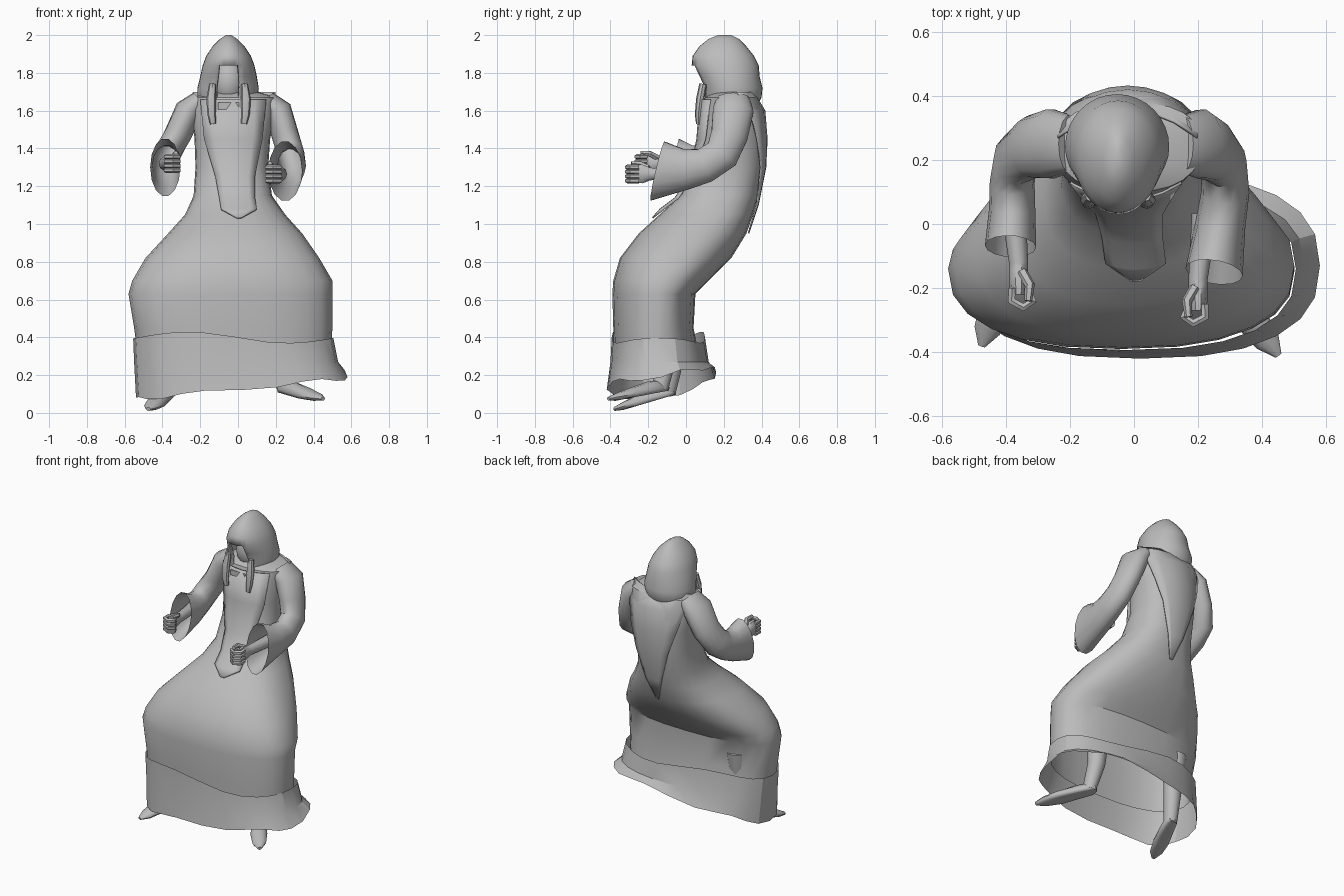
import bpy, bmesh, math
from mathutils import Vector

old = bpy.data.objects.get("Cube")
if old:
    bpy.data.objects.remove(old, do_unlink=True)

cloth = bpy.data.materials.new("plain_grey")
cloth.use_nodes = True
GREY = (0.5, 0.5, 0.5, 1)
cloth.diffuse_color = GREY
cloth.node_tree.nodes["Principled BSDF"].inputs["Base Color"].default_value = GREY


def finish(name, bm, angle=40, thick=0):
    bmesh.ops.recalc_face_normals(bm, faces=bm.faces)
    me = bpy.data.meshes.new(name)
    bm.to_mesh(me)
    bm.free()
    me.materials.append(cloth)
    ob = bpy.data.objects.new(name, me)
    bpy.context.scene.collection.objects.link(ob)
    bpy.ops.object.select_all(action='DESELECT')
    ob.select_set(True)
    bpy.context.view_layer.objects.active = ob
    bpy.ops.object.shade_smooth_by_angle(angle=math.radians(angle))
    if thick:
        mod = ob.modifiers.new("thickness", 'SOLIDIFY')
        mod.thickness = thick
    return ob


def skin(rings, caps=(False, False), loop=True):
    """Bridge a list of point rings into a bmesh."""
    bm = bmesh.new()
    vs = [[bm.verts.new(p) for p in r] for r in rings]
    n = len(vs[0])
    for a, b in zip(vs, vs[1:]):
        for i in range(n if loop else n - 1):
            j = (i + 1) % n
            bm.faces.new((a[i], a[j], b[j], b[i]))
    if caps[0]:
        bm.faces.new(vs[0])
    if caps[1]:
        bm.faces.new(vs[-1])
    return bm


def egg(z, x0, x1, front, mid, back, p=2.0, n=24):
    """Horizontal section with separate front and back depth."""
    ring = []
    for i in range(n):
        t = math.tau * i / n
        c, s = math.cos(t), math.sin(t)
        x = (x0 + x1) / 2 + (x1 - x0) / 2 * math.copysign(abs(c) ** (2 / p), c)
        depth = (back - mid) if s > 0 else (front - mid)
        ring.append(Vector((x, mid + depth * abs(s) ** (2 / p), z)))
    return ring


def tube(name, path, n=12, hint=(1, 0, 0), lean=0, caps=(True, True)):
    """Elliptical tube; path rows are x, y, z, half width, half height."""
    pts = [Vector(r[:3]) for r in path]
    rings = []
    for i, r in enumerate(path):
        t = (pts[min(i + 1, len(pts) - 1)] - pts[max(i - 1, 0)]).normalized()
        side = Vector(hint)
        side = (side - t * side.dot(t)).normalized()
        up = t.cross(side)
        rings.append([pts[i] + side * r[3] * math.cos(math.tau * k / n)
                      + up * r[4] * math.sin(math.tau * k / n) for k in range(n)])
    for p in rings[-1]:
        p.y += lean * (p.z - pts[-1].z)
    return finish(name, skin(rings, caps))


def panel(name, rows, bend):
    """Hanging cloth strip; rows are z, left edge, right edge, y."""
    rings = []
    for z, a, b, y in rows:
        mid, half = (a + b) / 2, (b - a) / 2
        rings.append([(mid + half * k / 3, y + bend * (half * k / 3) ** 2, z)
                      for k in range(-3, 4)])
    return finish(name, skin(rings, loop=False), 30, 0.008)


# Robe from knees to shoulders
robe = [
    (.30, -.53, .49, -.38, -.15, .07), (.45, -.55, .50, -.385, -.15, .04),
    (.63, -.58, .50, -.39, -.14, .05), (.70, -.56, .50, -.385, -.13, .12),
    (.82, -.49, .43, -.35, -.10, .24), (.95, -.37, .34, -.25, -.02, .32),
    (1.05, -.28, .25, -.14, .08, .355), (1.15, -.235, .18, -.03, .17, .385),
    (1.30, -.225, .16, .05, .22, .41), (1.45, -.23, .17, .07, .24, .42),
    (1.60, -.25, .20, .08, .25, .41), (1.67, -.24, .21, .10, .25, .38),
    (1.70, -.15, .10, .15, .25, .34)]
finish("robe", skin([egg(*r, p=2.4) for r in robe], (False, True)), 35)

# Flared lower tier with an uneven hem
tier = [egg(.40, -.555, .505, -.393, -.14, .10, 2.5),
        egg(.27, -.55, .53, -.40, -.13, .12, 2.5),
        egg(.12, -.54, .58, -.42, -.13, .16, 2.5)]
for i, p in enumerate(tier[2]):
    p.z = .125 + .1 * p.x + .28 * max(0, p.y + .15) + .012 * math.sin(i * 1.6)
for p in tier[0]:
    p.z -= .03 * math.sin(p.x * 6)
finish("hem_tier", skin(tier), 25)

# Tabard panels, front flap and pointed back
panel("front_panel", [
    (1.66, -.20, .15, .07), (1.45, -.18, .13, .055), (1.25, -.12, .09, .01),
    (1.14, -.10, .09, -.06), (1.08, -.09, .10, -.14), (1.035, -.01, .02, -.18)], 1.8)
panel("back_panel", [
    (1.70, -.24, .20, .36), (1.60, -.23, .19, .42), (1.45, -.19, .15, .432),
    (1.30, -.14, .10, .425), (1.10, -.08, .04, .385), (.95, -.03, -.01, .335)], -1.8)

# Hood with an open front
hood = [
    (1.60, -.18, .08, .13, .25, .36), (1.63, -.20, .09, .10, .245, .38),
    (1.67, -.215, .105, .09, .24, .40), (1.72, -.215, .11, .09, .24, .405),
    (1.78, -.20, .10, .06, .23, .39), (1.84, -.187, .087, .03, .22, .385),
    (1.89, -.168, .068, .035, .21, .36), (1.94, -.135, .035, .07, .21, .32),
    (1.98, -.095, -.005, .12, .20, .28), (2.0, -.065, -.035, .17, .20, .24)]
bm = skin([egg(*r, n=32) for r in hood], (False, True))
gap = []
for f in bm.faces:
    c = f.calc_center_median()
    if abs(c.x + .05) < .055 and c.y < .16 and 1.62 < c.z < 1.84:
        gap.append(f)
bmesh.ops.delete(bm, geom=gap, context='FACES')
finish("hood", bm, 50, 0.015)

# Face and chin band inside the hood
bm = bmesh.new()
bmesh.ops.create_uvsphere(bm, u_segments=16, v_segments=10, radius=1)
bmesh.ops.scale(bm, verts=bm.verts, vec=(.09, .10, .125))
bmesh.ops.translate(bm, verts=bm.verts, vec=(-.05, .215, 1.75))
finish("face", bm)
bm = bmesh.new()
bmesh.ops.create_cube(bm, size=1)
bmesh.ops.scale(bm, verts=bm.verts, vec=(.11, .06, .035))
bmesh.ops.translate(bm, verts=bm.verts, vec=(-.05, .10, 1.625))
finish("chin_band", bm)

for label, s in (("left", 1), ("right", -1)):
    # Hood tails
    tube(label + "_hood_tail", [
        (-.05 + s * .085, .09, 1.74, .018, .02), (-.05 + s * .092, .075, 1.66, .026, .022),
        (-.05 + s * .09, .065, 1.58, .022, .018), (-.05 + s * .082, .065, 1.53, .016, .012)], 8)

# Sleeves with wide drooping cuffs
tube("left_sleeve", [
    (.15, .25, 1.66, .05, .09), (.21, .25, 1.60, .075, .11), (.25, .23, 1.47, .072, .10),
    (.28, .19, 1.37, .072, .095), (.285, .10, 1.31, .075, .095),
    (.27, 0, 1.29, .078, .11), (.25, -.15, 1.28, .09, .16)], 14, lean=.3, caps=(True, False))
tube("right_sleeve", [
    (-.20, .25, 1.66, .05, .09), (-.26, .25, 1.60, .075, .11), (-.32, .24, 1.47, .072, .10),
    (-.37, .20, 1.38, .07, .095), (-.38, .13, 1.33, .07, .09),
    (-.38, .05, 1.31, .072, .11), (-.385, -.07, 1.30, .08, .155)], 14, lean=.3, caps=(True, False))


# Forearms and curled hands
def hand(label, s, x, y, z):
    tube(label + "_forearm", [
        (x + s * .02, y + .22, z, .04, .04), (x, y + .02, z, .03, .033),
        (x, y, z, .03, .036), (x, y - .04, z, .03, .052), (x, y - .08, z, .026, .05)], 10)
    for k, finger in enumerate(("index", "middle", "ring", "little")):
        h = z + .036 - .024 * k
        curl = [(.02, .06), (.022, .10), (-.015, .12), (-.045, .10), (-.03, .07)]
        tube(f"{label}_{finger}_finger",
             [(x + s * a, y - b, h, .014, .014) for a, b in curl], 6, (0, 0, 1))
    tube(label + "_thumb", [
        (x - s * .01, y - .01, z + .03, .018, .018), (x - s * .035, y - .05, z + .052, .016, .016),
        (x - s * .03, y - .10, z + .056, .012, .012)], 6)


hand("left", 1, .20, -.19, 1.265)
hand("right", -1, -.36, -.14, 1.32)


# Legs and pointed shoes
def leg(label, heel, toe):
    a, b = Vector(heel), Vector(toe)
    tube(label + "_leg", [
        (a.x, a.y + .02, .55, .075, .075), (a.x, a.y, .3, .055, .055),
        (*(a.lerp(b, .12)), .04, .045)], 10)
    rows = [(0, .02, .02), (.08, .04, .045), (.3, .045, .05),
            (.6, .052, .036), (.85, .042, .022), (1, .012, .01)]
    shoe = tube(label + "_shoe", [(*a.lerp(b, t), w, h) for t, w, h in rows], 12)
    # Flatten the sole
    axis = (b - a).normalized()
    side = Vector((1, 0, 0)) - axis * axis.x
    up = axis.cross(side.normalized())
    up = up if up.z > 0 else -up
    for v in shoe.data.vertices:
        d = (v.co - a).dot(up)
        if d < -.018:
            v.co += up * (-.018 - d)


leg("left", (.22, -.10, .135), (.45, -.41, .075))
leg("right", (-.36, -.06, .115), (-.475, -.38, .02))
